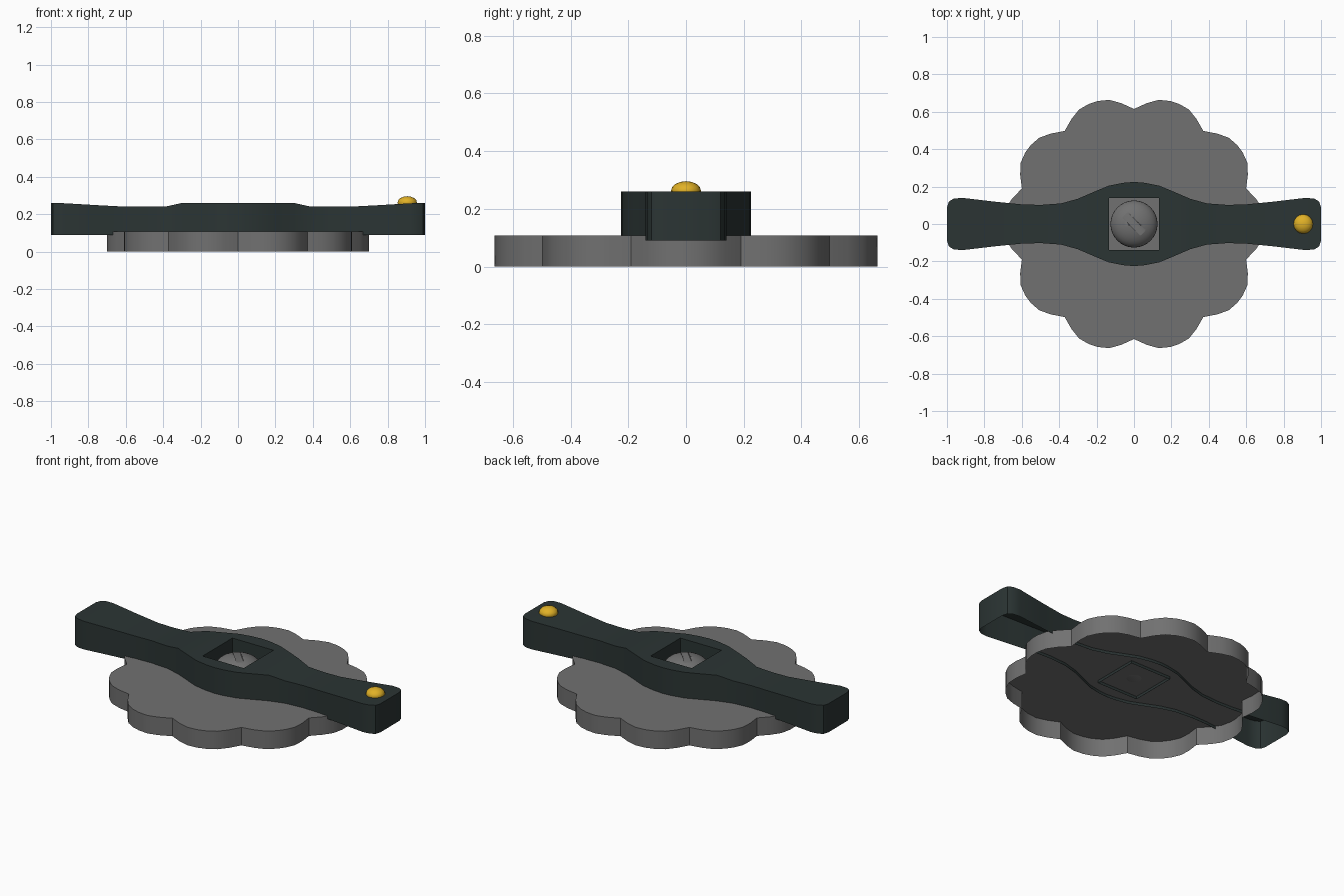
import bpy, bmesh, math
from mathutils import Matrix

if "Cube" in bpy.data.objects:
    bpy.data.objects.remove(bpy.data.objects["Cube"])


def material(name, rgb):
    m = bpy.data.materials.new(name)
    m.diffuse_color = (*rgb, 1)
    m.use_nodes = True
    m.node_tree.nodes["Principled BSDF"].inputs["Base Color"].default_value = m.diffuse_color
    return m


GREY = material("steel grey", (0.165, 0.165, 0.165))
GREEN = material("dark green", (0.024, 0.035, 0.034))
GOLD = material("golden yellow", (0.75, 0.44, 0.02))


def finish(name, bm, mat, angle=30):
    bmesh.ops.remove_doubles(bm, verts=bm.verts, dist=0.0005)
    bmesh.ops.recalc_face_normals(bm, faces=bm.faces)
    me = bpy.data.meshes.new(name)
    bm.to_mesh(me)
    bm.free()
    me.materials.append(mat)
    ob = bpy.data.objects.new(name, me)
    bpy.context.collection.objects.link(ob)
    bpy.ops.object.select_all(action='DESELECT')
    ob.select_set(True)
    bpy.context.view_layer.objects.active = ob
    bpy.ops.object.shade_smooth_by_angle(angle=math.radians(angle))
    return ob


def face(bm, pts):
    bm.faces.new([bm.verts.new(p) for p in pts])


# Scalloped base: ten lobes, open underneath
TOP = 0.107
lobe = [(-18, 0.615), (-12, 0.65), (-7, 0.676), (-2, 0.684), (2, 0.684), (7, 0.676), (12, 0.65)]
rim = []
for k in range(10):
    for deg, r in lobe:
        a = math.radians(36 * k + deg)
        rim.append((1.025 * r * math.cos(a), r * math.sin(a)))
bm = bmesh.new()
for p, q in zip(rim, rim[1:] + rim[:1]):
    face(bm, [(*p, 0), (*q, 0), (*q, TOP), (*p, TOP)])
    face(bm, [(*p, TOP), (*q, TOP), (0, 0, TOP)])
finish("scalloped_base", bm, GREY)

# Handle bar: x, half width, top height; open underneath, square hole in the middle
half = [(0, .225, .26), (.06, .22, .26), (.135, .205, .26), (.2, .178, .26), (.3, .135, .26),
        (.39, .11, .24), (.5, .102, .24), (.6, .105, .24), (.75, .12, .248), (.92, .14, .258),
        (.965, .135, .26), (.99, .12, .26), (1, .09, .26)]
BOT, HX, HY = 0.09, 0.135, 0.14
bm = bmesh.new()
for s in (-1, 1):
    for (x0, w0, z0), (x1, w1, z1) in zip(half, half[1:]):
        a, b = s * x0, s * x1
        for t in (-1, 1):
            face(bm, [(a, t * w0, BOT), (b, t * w1, BOT), (b, t * w1, z1), (a, t * w0, z0)])
            if x1 <= HX:
                face(bm, [(a, t * w0, z0), (b, t * w1, z1), (b, t * HY, z1), (a, t * HY, z0)])
                face(bm, [(a, t * HY, z0), (b, t * HY, z1), (b, t * HY, BOT), (a, t * HY, BOT)])
        if x0 == HX:
            face(bm, [(a, w0, z0), (b, w1, z1), (b, -w1, z1), (a, -w0, z0), (a, -HY, z0), (a, HY, z0)])
        elif x0 > HX:
            face(bm, [(a, w0, z0), (b, w1, z1), (b, -w1, z1), (a, -w0, z0)])
    # end wall and side of the square hole
    x, w, z = half[-1]
    face(bm, [(s * x, -w, BOT), (s * x, w, BOT), (s * x, w, z), (s * x, -w, z)])
    face(bm, [(s * HX, -HY, BOT), (s * HX, HY, BOT), (s * HX, HY, .26), (s * HX, -HY, .26)])
finish("handle_bar", bm, GREEN)


def dome(name, x, z, r, h, mat, seg, rings):
    bm = bmesh.new()
    bmesh.ops.create_uvsphere(bm, u_segments=seg, v_segments=rings, radius=1,
                              matrix=Matrix.Translation((x, 0, z)) @ Matrix.Diagonal((r, r, h, 1)))
    return finish(name, bm, mat, 40)


# Slotted screw head in the hole
screw = dome("screw_head", 0, 0.175, 0.126, 0.072, GREY, 32, 16)
bm = bmesh.new()
bmesh.ops.create_cube(bm, size=1, matrix=Matrix.Translation((0, 0, 0.25))
                      @ Matrix.Rotation(math.radians(-45), 4, 'Z') @ Matrix.Diagonal((0.18, 0.04, 0.03, 1)))
cutter = finish("slot_cutter", bm, GREY)
cutter.hide_render = True
cutter.hide_set(True)
cut = screw.modifiers.new("slot", 'BOOLEAN')
cut.operation, cut.solver, cut.object = 'DIFFERENCE', 'EXACT', cutter

# Yellow marker on one end
dome("marker_button", 0.905, 0.262, 0.052, 0.034, GOLD, 16, 8)
